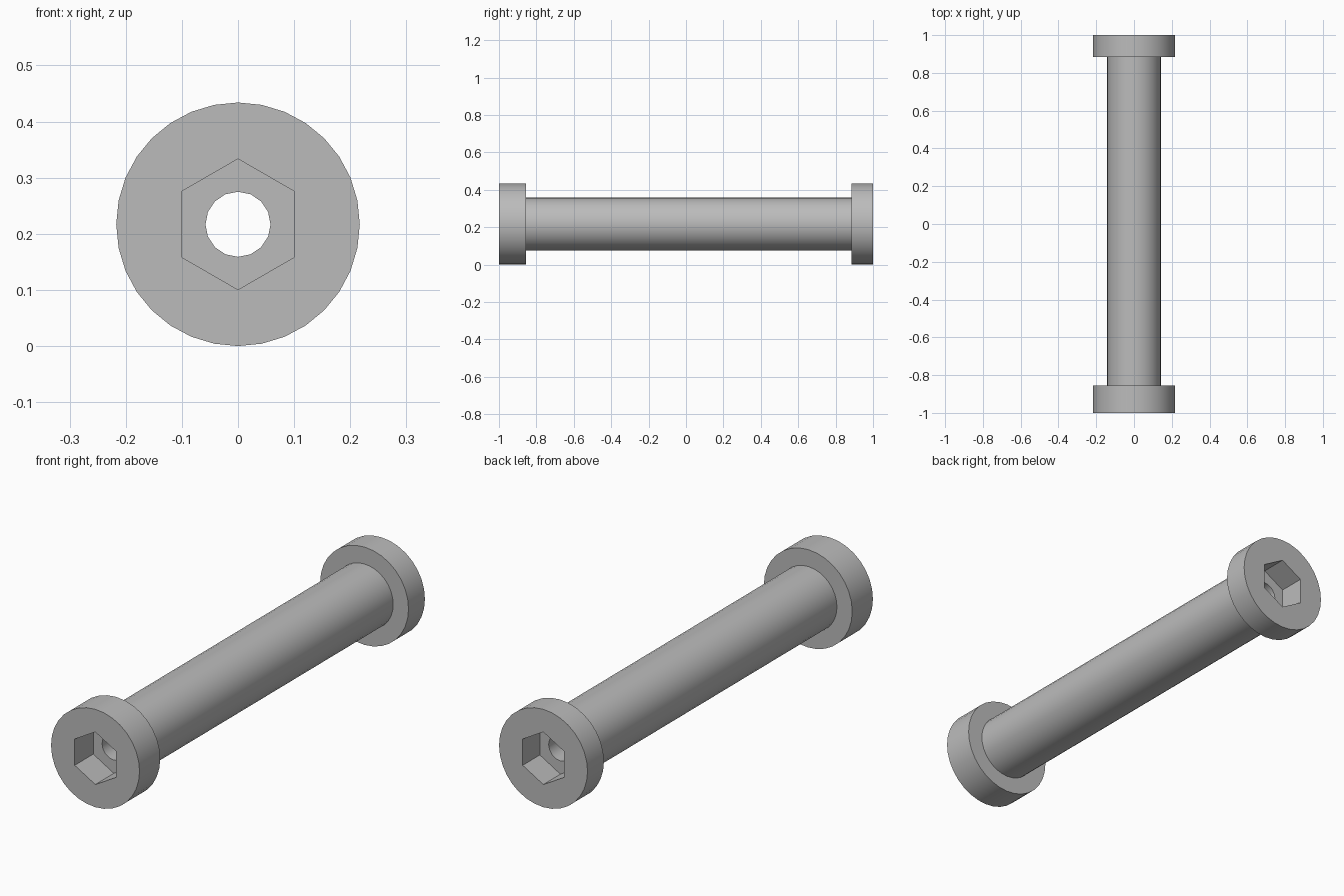
import bpy
import bmesh
import math
from mathutils import Matrix

if "Cube" in bpy.data.objects:
    bpy.data.objects.remove(bpy.data.objects["Cube"], do_unlink=True)

CENTRE_Z = 0.217

steel = bpy.data.materials.new("grey steel")
steel.use_nodes = True
colour = (0.5, 0.5, 0.5, 1)
steel.diffuse_color = colour
steel.node_tree.nodes["Principled BSDF"].inputs["Base Color"].default_value = colour


def ring(bm, radius, y, sides):
    """Loop of vertices around the y axis, with a corner at the top."""
    step = math.tau / sides
    return [bm.verts.new((radius * math.sin(i * step), y,
                          CENTRE_Z + radius * math.cos(i * step)))
            for i in range(sides)]


def lathe(name, profile, sides):
    """Capped solid of revolution from (radius, y) pairs."""
    bm = bmesh.new()
    rings = [ring(bm, r, y, sides) for r, y in profile]
    for a, b in zip(rings, rings[1:]):
        for i in range(sides):
            j = (i + 1) % sides
            bm.faces.new((a[i], a[j], b[j], b[i]))
    bm.faces.new(rings[0])
    bm.faces.new(rings[-1])
    bmesh.ops.recalc_face_normals(bm, faces=bm.faces)
    mesh = bpy.data.meshes.new(name)
    bm.to_mesh(mesh)
    bm.free()
    mesh.materials.append(steel)
    obj = bpy.data.objects.new(name, mesh)
    bpy.context.collection.objects.link(obj)
    return obj


# Shaft with a flat cylindrical head at each end
HEAD, SHAFT = 0.217, 0.142
barrel = lathe("barrel_bolt", [(HEAD, -1), (HEAD, -0.855), (SHAFT, -0.855),
                               (SHAFT, 0.885), (HEAD, 0.885), (HEAD, 1)], 32)

# Hexagonal sockets and the through bore
cutters = [
    lathe("front_socket_cutter", [(0.1165, -1.1), (0.1165, -0.87)], 6),
    lathe("back_socket_cutter", [(0.1165, 0.88), (0.1165, 1.1)], 6),
    lathe("bore_cutter", [(0.058, -1.2), (0.058, 1.2)], 16),
]
for cutter in cutters:
    cut = barrel.modifiers.new(cutter.name, 'BOOLEAN')
    cut.operation = 'DIFFERENCE'
    cut.solver = 'EXACT'
    cut.object = cutter

# Bake the cuts, then remove the cutters
bpy.context.view_layer.update()
graph = bpy.context.evaluated_depsgraph_get()
result = bpy.data.meshes.new_from_object(barrel.evaluated_get(graph))
barrel.modifiers.clear()
barrel.data = result
for cutter in cutters:
    bpy.data.objects.remove(cutter, do_unlink=True)

# Smooth round walls, sharp rims and socket corners
bpy.ops.object.select_all(action='DESELECT')
barrel.select_set(True)
bpy.context.view_layer.objects.active = barrel
bpy.ops.object.shade_smooth_by_angle(angle=math.radians(30))
